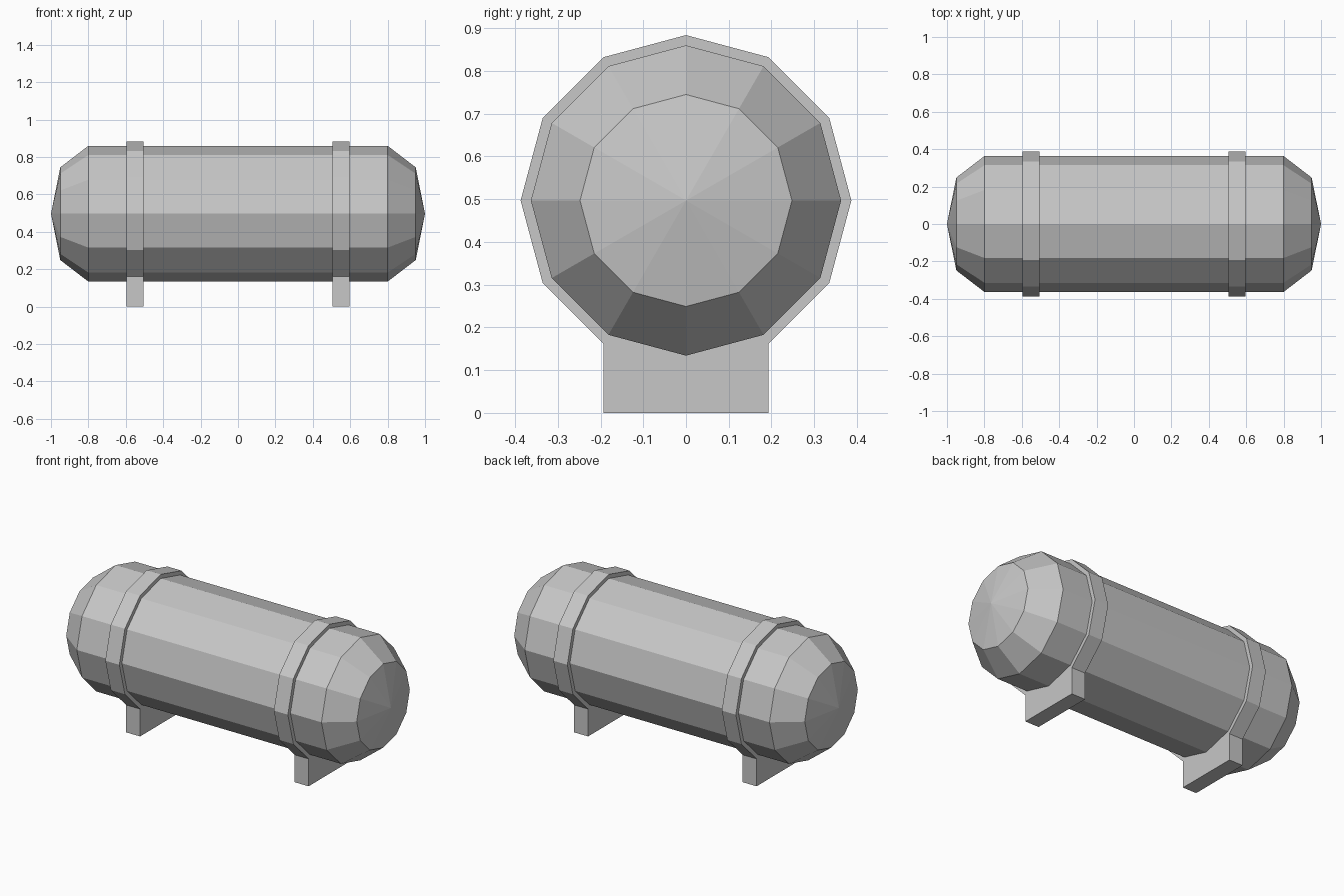
import bpy
import bmesh
from math import sin, cos, pi

SIDES = 12
AXIS_Z = 0.497      # height of the tank's long axis
TANK_R = 0.363
STRAP_R = 0.387

cube = bpy.data.objects.get("Cube")
if cube:
    bpy.data.objects.remove(cube, do_unlink=True)

steel = bpy.data.materials.new("grey steel")
steel.use_nodes = True
grey = (0.57, 0.57, 0.57, 1)
steel.diffuse_color = grey
steel.node_tree.nodes["Principled BSDF"].inputs["Base Color"].default_value = grey


def ring(radius):
    """Polygon in the YZ plane with a corner at the top."""
    return [(radius * sin(2 * pi * i / SIDES), AXIS_Z + radius * cos(2 * pi * i / SIDES))
            for i in range(SIDES)]


def finish(name, bm):
    bmesh.ops.recalc_face_normals(bm, faces=bm.faces)
    mesh = bpy.data.meshes.new(name)
    bm.to_mesh(mesh)
    bm.free()
    mesh.materials.append(steel)
    obj = bpy.data.objects.new(name, mesh)
    bpy.context.collection.objects.link(obj)
    return obj


def bridge(bm, a, b):
    for i in range(len(a)):
        j = (i + 1) % len(a)
        bm.faces.new((a[i], a[j], b[j], b[i]))


# Tank: straight barrel, sloped shoulders and shallow pointed ends
bm = bmesh.new()
stations = [(-0.95, 0.248), (-0.8, TANK_R), (0.8, TANK_R), (0.95, 0.248)]
loops = [[bm.verts.new((x, y, z)) for y, z in ring(r)] for x, r in stations]
for a, b in zip(loops, loops[1:]):
    bridge(bm, a, b)
for x, loop in ((-1, loops[0]), (1, loops[-1])):
    tip = bm.verts.new((x, 0, AXIS_Z))
    for i in range(SIDES):
        bm.faces.new((loop[i], loop[(i + 1) % SIDES], tip))
finish("tank", bm)


# Straps: the ring's lowest corner is replaced by a foot reaching the ground
def strap(name, x):
    pts = ring(STRAP_R)
    half = SIDES // 2
    foot = [(pts[half - 1][0], 0), (pts[half + 1][0], 0)]
    profile = pts[:half] + foot + pts[half + 1:]
    bm = bmesh.new()
    sides = [[bm.verts.new((x + dx, y, z)) for y, z in profile] for dx in (-0.046, 0.046)]
    bridge(bm, *sides)
    for side in sides:
        bm.faces.new(side)
    finish(name, bm)


strap("left_strap_and_foot", 0.551)
strap("right_strap_and_foot", -0.551)
